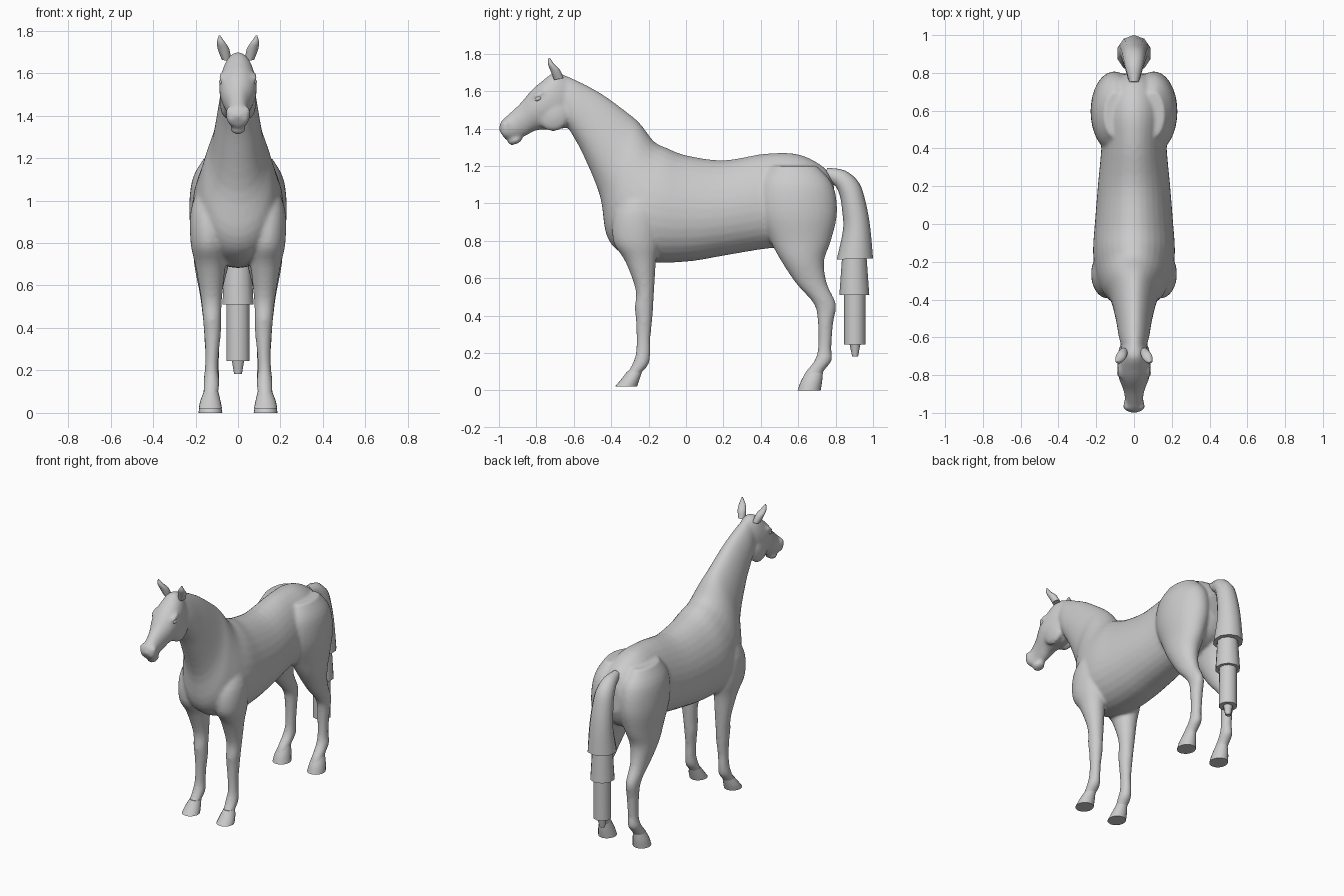
import bpy, bmesh, math
from mathutils import Vector, Matrix

cube = bpy.data.objects.get("Cube")
if cube:
    bpy.data.objects.remove(cube, do_unlink=True)

grey = bpy.data.materials.new("plain grey")
grey.use_nodes = True
colour = (0.6, 0.6, 0.6, 1)
grey.diffuse_color = colour
for node in grey.node_tree.nodes:
    if node.type == 'BSDF_PRINCIPLED':
        node.inputs["Base Color"].default_value = colour


def spline(rows, steps):
    """Pass a smooth curve through rows of ring values."""
    rows = [Vector(r) for r in rows]
    out = []
    for i in range(len(rows) - 1):
        a, b = rows[i], rows[i + 1]
        before = rows[max(i - 1, 0)]
        after = rows[min(i + 2, len(rows) - 1)]
        for s in range(steps):
            t = s / steps
            out.append(((b - a) * t + a) + t * (1 - t) * 0.5 * (
                (1 - t) * (b - before - 2 * (b - a)) - t * (after - a - 2 * (b - a))))
    return out + [rows[-1]]


def loft(bm, rows, side=1, sides=32, steps=4, egg=0.0):
    """Skin rings given as upper y, z, lower y, z, half width, centre x."""
    rings = []
    for ya, za, yb, zb, w, cx in spline(rows, steps):
        ring = []
        for k in range(sides):
            a = math.tau * k / sides
            c, s = math.cos(a), math.sin(a)
            f = (1 - c) / 2
            ring.append(bm.verts.new((side * cx + w * s * (1 - egg * c),
                                      ya + (yb - ya) * f, za + (zb - za) * f)))
        rings.append(ring)
    faces = [bm.faces.new(rings[0]), bm.faces.new(rings[-1])]
    for r, q in zip(rings, rings[1:]):
        for k in range(sides):
            n = (k + 1) % sides
            faces.append(bm.faces.new((r[k], r[n], q[n], q[k])))
    bmesh.ops.recalc_face_normals(bm, faces=faces)


def level(rows):
    """Turn z, front y, back y, half width, centre x into level rings."""
    return [(ya, z, yb, z, w, cx) for z, ya, yb, w, cx in rows]


def centred(rows):
    return [(*r, 0) for r in rows]


def ball(bm, centre, size, tilt=0):
    m = (Matrix.Translation(centre) @ Matrix.Rotation(tilt, 4, 'X')
         @ Matrix.Diagonal((*size, 1)))
    bmesh.ops.create_uvsphere(bm, u_segments=20, v_segments=12, radius=1, matrix=m)


def finish(bm, name, angle=40):
    mesh = bpy.data.meshes.new(name)
    bm.to_mesh(mesh)
    bm.free()
    mesh.materials.append(grey)
    ob = bpy.data.objects.new(name, mesh)
    bpy.context.collection.objects.link(ob)
    bpy.ops.object.select_all(action='DESELECT')
    ob.select_set(True)
    bpy.context.view_layer.objects.active = ob
    bpy.ops.object.shade_smooth_by_angle(angle=math.radians(angle))
    return ob


# Rump, barrel, chest and neck in one run
trunk = centred([
    (.79, 1.1, .8, .92, .06), (.74, 1.19, .75, .82, .14), (.6, 1.262, .62, .76, .18),
    (.42, 1.265, .45, .76, .17), (.2, 1.23, .2, .72, .19), (0, 1.257, .02, .69, .205),
    (-.1, 1.295, -.18, .685, .215), (-.17, 1.33, -.34, .73, .2),
    (-.24, 1.42, -.425, .83, .165), (-.3, 1.475, -.46, 1.04, .125),
    (-.45, 1.585, -.55, 1.26, .095), (-.58, 1.655, -.61, 1.37, .08),
    (-.66, 1.69, -.64, 1.42, .065)])

# Poll to muzzle
head = centred([
    (-.62, 1.67, -.61, 1.43, .05), (-.7, 1.7, -.65, 1.4, .075),
    (-.78, 1.645, -.73, 1.395, .088), (-.83, 1.6, -.8, 1.39, .08),
    (-.89, 1.53, -.85, 1.365, .058), (-.95, 1.475, -.89, 1.35, .048),
    (-.99, 1.435, -.94, 1.34, .055), (-1, 1.395, -.97, 1.345, .04)])

# Shoulder to front pastern, and haunch to hind pastern
front_leg = level([
    (1.08, -.3, -.17, .05, .13), (.95, -.38, -.14, .085, .138),
    (.8, -.39, -.14, .085, .138), (.69, -.325, -.16, .07, .13),
    (.54, -.27, -.17, .05, .125), (.44, -.274, -.176, .043, .122),
    (.38, -.268, -.18, .04, .12), (.28, -.264, -.19, .032, .122),
    (.2, -.268, -.19, .032, .125), (.14, -.287, -.2, .038, .125),
    (.09, -.318, -.24, .035, .128), (.05, -.345, -.26, .042, .13)])
hind_leg = level([
    (1.2, .46, .7, .06, .1), (1.1, .39, .785, .115, .1),
    (.95, .385, .808, .125, .105), (.8, .45, .775, .1, .115),
    (.69, .51, .738, .08, .125), (.57, .59, .754, .054, .128),
    (.46, .685, .802, .042, .125), (.36, .705, .787, .037, .122),
    (.23, .706, .777, .032, .122), (.16, .688, .779, .037, .125),
    (.1, .64, .735, .035, .128), (.05, .615, .72, .042, .13)])

bm = bmesh.new()
loft(bm, trunk, egg=.14)
loft(bm, head, egg=-.08)
ball(bm, (0, -.915, 1.337), (.036, .042, .022), .35)      # lower lip
for side in (-1, 1):
    loft(bm, front_leg, side)
    loft(bm, hind_leg, side)
    ball(bm, (side * .052, -.71, 1.47), (.034, .085, .085))            # cheek
    ball(bm, (side * .066, -.785, 1.582), (.024, .042, .017), .5)      # brow
    ball(bm, (side * .038, -.965, 1.415), (.02, .024, .03))            # nostril
body = finish(bm, "body")
remesh = body.modifiers.new("fuse", 'REMESH')
remesh.mode = 'VOXEL'
remesh.voxel_size = .0105
remesh.use_smooth_shade = True
soften = body.modifiers.new("soften", 'SMOOTH')
soften.factor = .5
soften.iterations = 6

# Hooves, ears and eyes on both sides
front_hoof = level([(.1, -.315, -.235, .034, .127), (.055, -.35, -.25, .048, .13),
                    (.02, -.38, -.262, .055, .13)])
hind_hoof = level([(.1, .645, .732, .034, .127), (.05, .615, .728, .048, .13),
                   (0, .597, .72, .056, .13)])
ear = [(-.705, 1.66, -.655, 1.67, .022, .055), (-.725, 1.71, -.675, 1.715, .027, .068),
       (-.738, 1.745, -.705, 1.745, .019, .08), (-.735, 1.778, -.728, 1.778, .003, .088)]
for side, label in ((1, "left"), (-1, "right")):
    for name, rows in (("front_hoof", front_hoof), ("hind_hoof", hind_hoof), ("ear", ear)):
        bm = bmesh.new()
        loft(bm, rows, side, sides=20)
        finish(bm, label + "_" + name)
    bm = bmesh.new()
    ball(bm, (side * .075, -.79, 1.56), (.014, .02, .013), .4)
    finish(bm, label + "_eye")

# Tail in overlapping tapered sections
tail_parts = {
    "tail_top": (4, [
        (.755, 1.19, .74, 1.13, .025), (.85, 1.175, .8, 1.09, .048),
        (.925, 1.11, .825, 1.03, .062), (.962, 1, .835, .96, .07),
        (.985, .87, .84, .86, .078), (1, .705, .806, .7, .092)]),
    "tail_middle": (1, [(.965, .72, .835, .72, .066), (.98, .51, .82, .51, .077)]),
    "tail_lower": (1, [(.96, .53, .845, .53, .056), (.96, .245, .845, .245, .058)]),
    "tail_tip": (1, [(.935, .26, .872, .26, .033), (.92, .182, .888, .182, .019)])}
for name, (steps, rows) in tail_parts.items():
    bm = bmesh.new()
    loft(bm, centred(rows), sides=10, steps=steps)
    finish(bm, name, 50)
